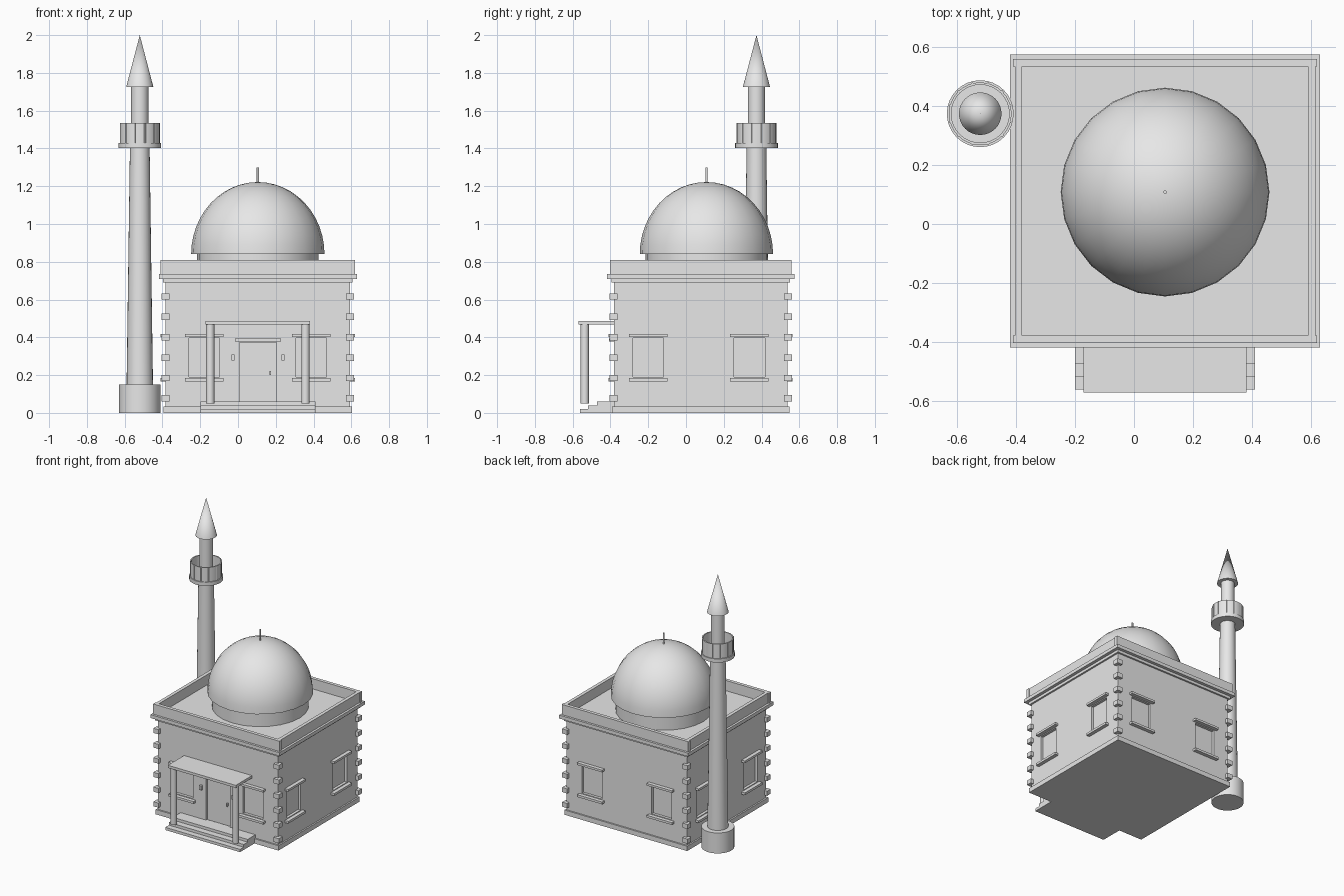
import bpy
import bmesh
import math
from mathutils import Vector

if "Cube" in bpy.data.objects:
    bpy.data.objects.remove(bpy.data.objects["Cube"], do_unlink=True)

stone = bpy.data.materials.new("pale_stone")
stone.use_nodes = True
stone.diffuse_color = (0.8, 0.8, 0.8, 1)
stone.node_tree.nodes["Principled BSDF"].inputs["Base Color"].default_value = (0.8, 0.8, 0.8, 1)


def finish(name, bm, smooth=False):
    bmesh.ops.recalc_face_normals(bm, faces=bm.faces)
    mesh = bpy.data.meshes.new(name)
    bm.to_mesh(mesh)
    bm.free()
    mesh.materials.append(stone)
    ob = bpy.data.objects.new(name, mesh)
    bpy.context.collection.objects.link(ob)
    if smooth:
        bpy.ops.object.select_all(action="DESELECT")
        ob.select_set(True)
        bpy.context.view_layer.objects.active = ob
        bpy.ops.object.shade_smooth_by_angle(angle=math.radians(35))
    return ob


def box(name, x0, x1, y0, y1, z0, z1):
    bm = bmesh.new()
    bmesh.ops.create_cube(bm, size=1)
    for v in bm.verts:
        v.co = Vector((x1 if v.co.x > 0 else x0,
                       y1 if v.co.y > 0 else y0,
                       z1 if v.co.z > 0 else z0))
    return finish(name, bm)


def lathe(name, cx, cy, profile, sides=24):
    """Spin a (radius, height) profile about a vertical axis."""
    bm = bmesh.new()
    verts = [bm.verts.new((r, 0, z)) for r, z in profile]
    edges = [bm.edges.new(pair) for pair in zip(verts, verts[1:])]
    bmesh.ops.spin(bm, geom=verts + edges, cent=(0, 0, 0), axis=(0, 0, 1),
                   angle=math.tau, steps=sides, use_duplicate=False)
    bmesh.ops.remove_doubles(bm, verts=bm.verts, dist=1e-5)
    bmesh.ops.translate(bm, verts=bm.verts, vec=(cx, cy, 0))
    return finish(name, bm, True)


def cylinder(name, cx, cy, r0, r1, z0, z1, sides=24):
    return lathe(name, cx, cy, [(0, z0), (r0, z0), (r1, z1), (0, z1)], sides)


# Main hall
CX, CY = 0.105, 0.078
HX, HY = 0.488, 0.46


def slab(name, grow, z0, z1):
    return box(name, CX - HX - grow, CX + HX + grow,
               CY - HY - grow, CY + HY + grow, z0, z1)


walls = slab("walls", 0, 0.02, 0.72)
slab("plinth", 0.011, 0, 0.035)
slab("lower_moulding", 0.013, 0.69, 0.71)
slab("cornice", 0.036, 0.71, 0.735)

# Parapet around the flat roof
PX, PY, THICK = HX + 0.02, HY + 0.02, 0.025
for label, s in (("front", -1), ("back", 1)):
    y = sorted((CY + s * PY, CY + s * (PY - THICK)))
    box(label + "_parapet", CX - PX - 0.006, CX + PX + 0.006, *y, 0.73, 0.81)
for label, s in (("right", -1), ("left", 1)):
    x = sorted((CX + s * PX, CX + s * (PX - THICK)))
    box(label + "_parapet", *x, CY - PY, CY + PY, 0.73, 0.81)

# Quoin blocks at the four corners
for i in range(6):
    z = 0.077 + i * 0.1078
    for sx in (-1, 1):
        for sy in (-1, 1):
            x = sorted((CX + sx * (HX + 0.022), CX + sx * (HX - 0.02)))
            y = sorted((CY + sy * (HY + 0.022), CY + sy * (HY - 0.02)))
            box("quoin", *x, *y, z - 0.017, z + 0.017)


def wall_box(name, axis, sign, u, half, z0, z1, inner, outer):
    """Box on a wall: u runs along it, inner and outer are offsets from its face."""
    plane = CX + sign * HX if axis == "x" else CY + sign * HY
    depth = sorted((plane + sign * inner, plane + sign * outer))
    if axis == "x":
        return box(name, *depth, u - half, u + half, z0, z1)
    return box(name, u - half, u + half, *depth, z0, z1)


# Windows, two on each wall
cutters = []
for axis, sign in (("x", -1), ("x", 1), ("y", -1), ("y", 1)):
    centres = (-0.2, 0.336) if axis == "x" else (CX - 0.283, CX + 0.283)
    for u in centres:
        cutters.append(wall_box("opening", axis, sign, u, 0.081, 0.19, 0.396, -0.02, 0.1))
        wall_box("window_lintel", axis, sign, u, 0.102, 0.402, 0.418, -0.01, 0.027)
        wall_box("window_sill", axis, sign, u, 0.102, 0.167, 0.184, -0.01, 0.027)

# Door with lintel, handle and wall lamps
cutters.append(wall_box("opening", "y", -1, CX, 0.098, 0.055, 0.373, -0.02, 0.1))
wall_box("door_lintel", "y", -1, CX, 0.122, 0.378, 0.394, -0.01, 0.025)
wall_box("door_handle", "y", -1, CX + 0.066, 0.004, 0.2, 0.222, -0.021, -0.005)
for s in (-1, 1):
    wall_box("wall_lamp", "y", -1, CX + s * 0.132, 0.008, 0.278, 0.31, -0.005, 0.018)

# Carve the recesses into the walls
for cutter in cutters:
    mod = walls.modifiers.new("recess", "BOOLEAN")
    mod.operation = "DIFFERENCE"
    mod.solver = "EXACT"
    mod.object = cutter
bpy.context.view_layer.update()
carved = bpy.data.meshes.new_from_object(
    walls.evaluated_get(bpy.context.evaluated_depsgraph_get()))
walls.modifiers.clear()
walls.data = carved
for cutter in cutters:
    bpy.data.objects.remove(cutter, do_unlink=True)

# Porch
box("porch_canopy", CX - 0.276, CX + 0.276, -0.57, -0.37, 0.468, 0.487)
for s in (-1, 1):
    cylinder("porch_column", CX + s * 0.252, -0.536, 0.022, 0.022, 0.05, 0.47, 16)
for i, y in enumerate((-0.56, -0.518, -0.472)):
    box("porch_step", CX - 0.304, CX + 0.304, y, -0.37, i * 0.02, (i + 1) * 0.02)

# Dome on its drum
DY = 0.108
cylinder("dome_drum", CX, DY, 0.322, 0.322, 0.73, 0.85)
arc = [(0.353 * math.cos(a), 0.84 + 0.382 * math.sin(a))
       for a in (i * math.pi / 24 for i in range(12))]
lathe("dome", CX, DY, [(0, 0.84)] + arc + [(0, 1.222)])
cylinder("dome_finial", CX, DY, 0.006, 0.006, 1.2, 1.3, 12)

# Tower
TX, TY = -0.52, 0.373
cylinder("tower_base", TX, TY, 0.11, 0.11, 0, 0.15, 32)
cylinder("tower_shaft", TX, TY, 0.07, 0.052, 0.14, 1.41)
cylinder("balcony_floor", TX, TY, 0.113, 0.113, 1.403, 1.43, 32)
lathe("balcony_rail", TX, TY, [(0.098, 1.425), (0.106, 1.425), (0.106, 1.535),
                               (0.098, 1.535), (0.098, 1.425)], 32)
for i in range(12):
    a = math.radians(15 + 30 * i)
    cylinder("balcony_post", TX + 0.104 * math.cos(a), TY + 0.104 * math.sin(a),
             0.005, 0.005, 1.425, 1.535, 6)
cylinder("upper_shaft", TX, TY, 0.046, 0.046, 1.42, 1.735)
lathe("tower_spire", TX, TY, [(0, 1.725), (0.072, 1.725), (0, 2.0)], 32)
